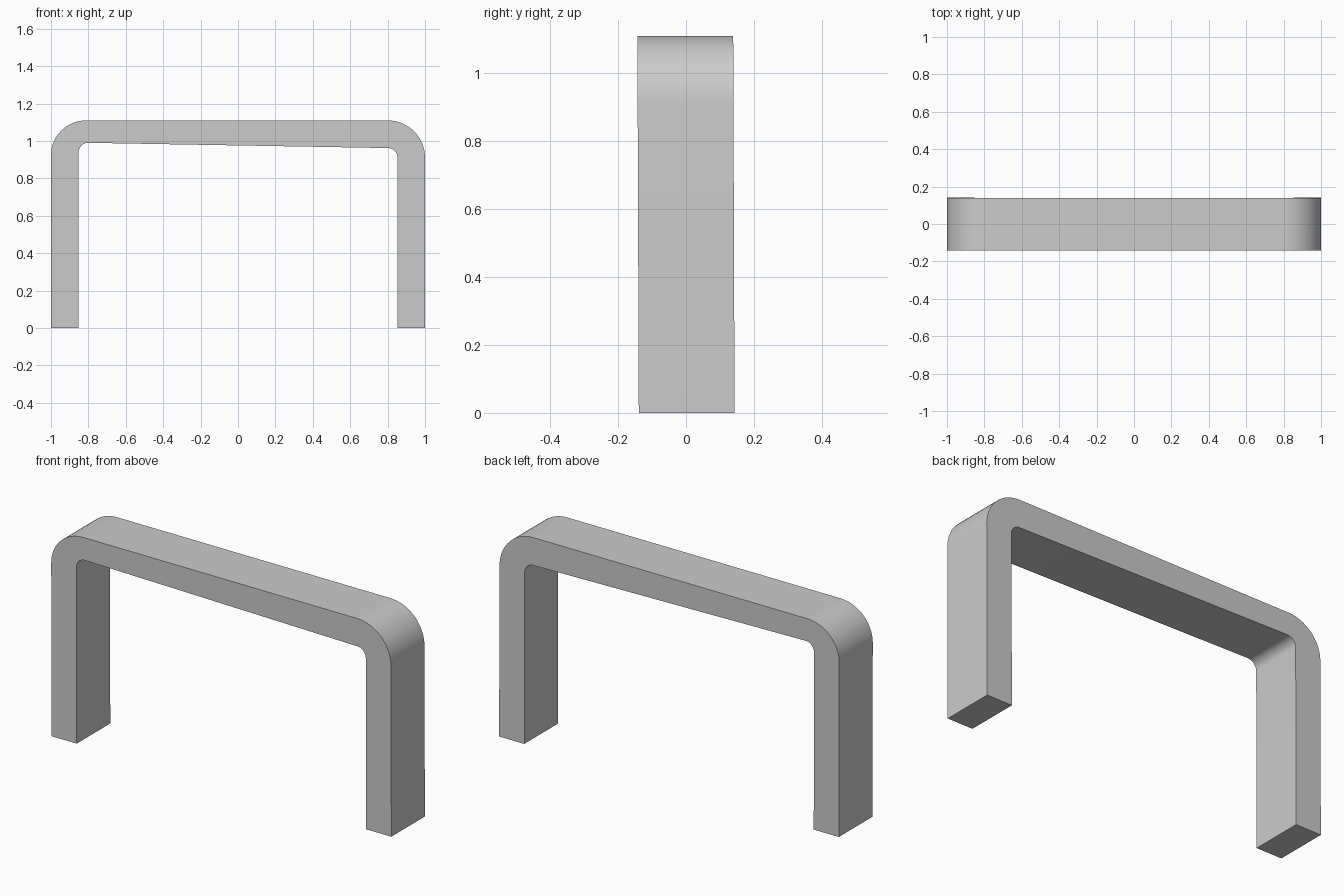
import bpy, bmesh
from math import sin, cos, radians

if "Cube" in bpy.data.objects:
    bpy.data.objects.remove(bpy.data.objects["Cube"])

HALF_DEPTH = 0.141


def arc(cx, cz, rx, rz, start, end, steps=16):
    """Points along an elliptical corner, angles in degrees."""
    pts = []
    for i in range(steps + 1):
        a = radians(start + (end - start) * i / steps)
        pts.append((cx + rx * cos(a), cz + rz * sin(a)))
    return pts


# Outline: outer edge left to right, then inner edge back
outline = [(-1, 0)]
outline += arc(-0.81, 0.925, 0.19, 0.185, 180, 90)
outline += arc(0.80, 0.91, 0.20, 0.20, 90, 0)
outline += [(1, 0), (0.852, 0)]
outline += arc(0.802, 0.912, 0.05, 0.05, 0, 90, 10)
outline += arc(-0.802, 0.94, 0.05, 0.05, 90, 180, 10)
outline += [(-0.852, 0)]


def lean(z):
    """Slight backward-to-forward lean of the frame."""
    return 0.002 - 0.004 * z / 1.11


# Frame: front outline extruded to the back
bm = bmesh.new()
front = bm.faces.new([bm.verts.new((x, lean(z) - HALF_DEPTH, z)) for x, z in outline])
result = bmesh.ops.extrude_face_region(bm, geom=[front], use_keep_orig=True)
back = [g for g in result["geom"] if isinstance(g, bmesh.types.BMVert)]
bmesh.ops.translate(bm, verts=back, vec=(0, 2 * HALF_DEPTH, 0))
bmesh.ops.recalc_face_normals(bm, faces=bm.faces)
mesh = bpy.data.meshes.new("bench_frame")
bm.to_mesh(mesh)
bm.free()

frame = bpy.data.objects.new("bench_frame", mesh)
bpy.context.collection.objects.link(frame)

# Smooth rounded corners, sharp edges
bpy.context.view_layer.objects.active = frame
frame.select_set(True)
bpy.ops.object.shade_smooth_by_angle(angle=radians(30))
